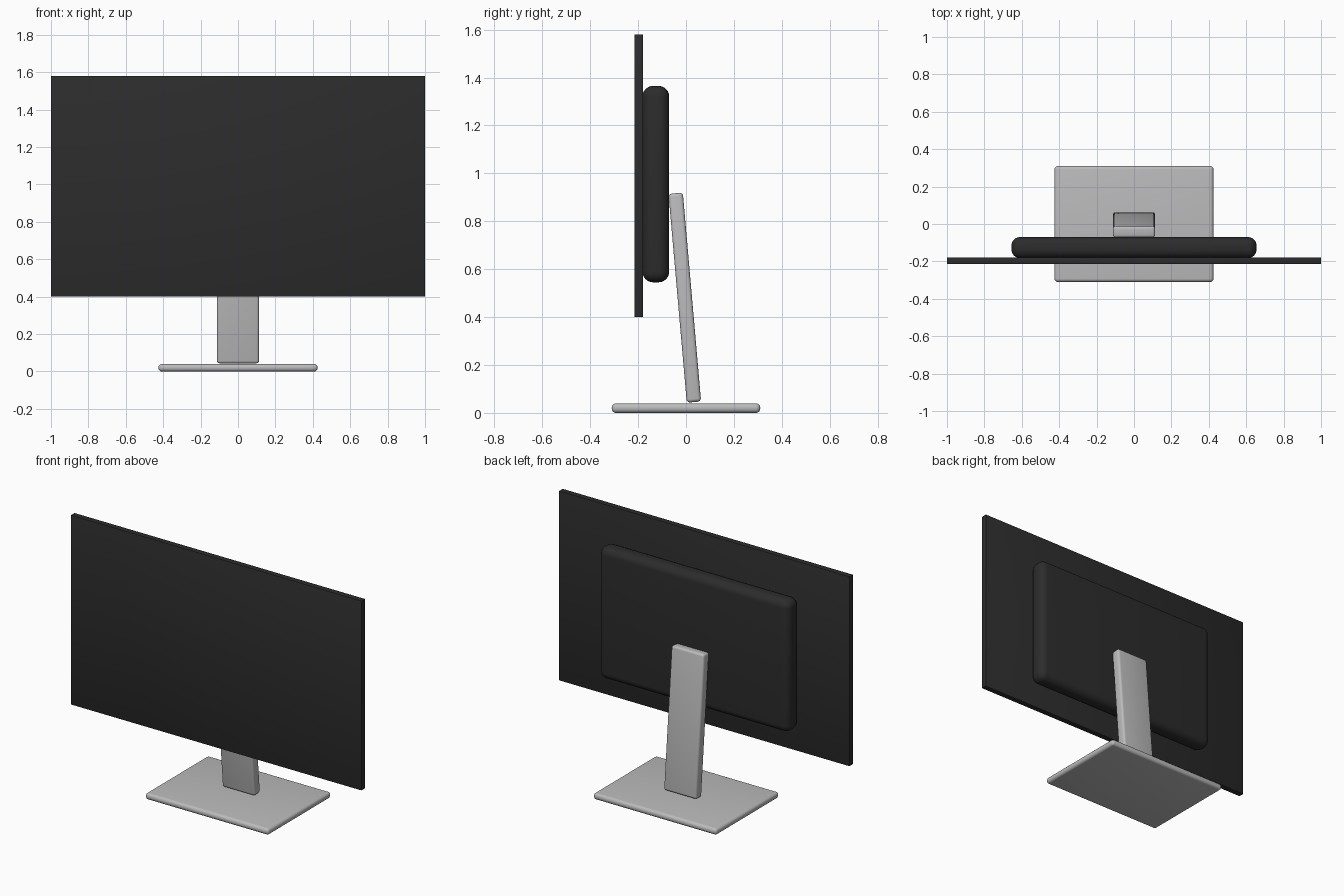
import bpy
import math

cube = bpy.data.objects.get("Cube")
if cube:
    bpy.data.objects.remove(cube, do_unlink=True)


def make_material(name, color):
    mat = bpy.data.materials.new(name)
    mat.use_nodes = True
    mat.diffuse_color = color
    bsdf = next(n for n in mat.node_tree.nodes if n.type == 'BSDF_PRINCIPLED')
    bsdf.inputs["Base Color"].default_value = color
    return mat


def rounded_box(name, size, center, mat, radius, segments, tilt=0.0):
    bpy.ops.mesh.primitive_cube_add(size=1, location=center)
    obj = bpy.context.object
    obj.name = name
    obj.scale = size
    bpy.ops.object.transform_apply(location=False, rotation=False, scale=True)
    obj.rotation_euler.x = tilt
    obj.data.materials.append(mat)
    bevel = obj.modifiers.new("Rounded edges", 'BEVEL')
    bevel.width = radius
    bevel.segments = segments
    bpy.ops.object.modifier_apply(modifier=bevel.name)
    bpy.ops.object.shade_smooth_by_angle(angle=math.radians(35))
    return obj


black = make_material("black plastic", (0.025, 0.025, 0.025, 1))
silver = make_material("silver metal", (0.5, 0.5, 0.51, 1))

# Thin display panel and the rounded housing behind it
rounded_box("screen_panel", (2.0, 0.036, 1.18), (0, -0.197, 0.99), black, 0.003, 2)
rounded_box("rear_housing", (1.31, 0.112, 0.82), (0, -0.126, 0.955), black, 0.045, 6)

# Leaning stand and flat foot
rounded_box("stand_neck", (0.225, 0.06, 0.875), (0, -0.005, 0.481), silver,
            0.014, 4, math.radians(5))
rounded_box("stand_base", (0.85, 0.62, 0.04), (0, 0, 0.02), silver, 0.018, 5)
